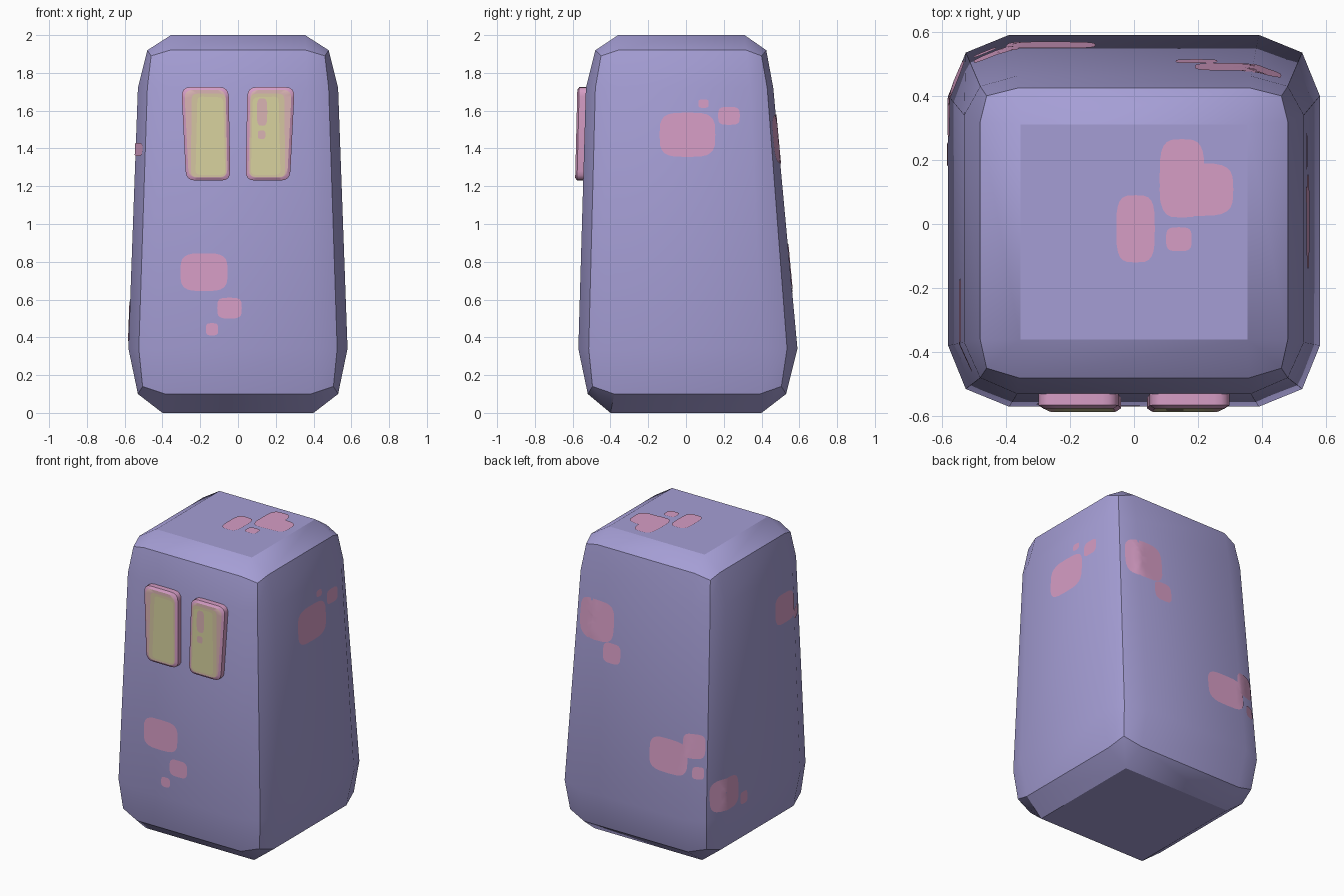
import bpy, bmesh, math
from mathutils import Vector
from mathutils.bvhtree import BVHTree

if "Cube" in bpy.data.objects:
    bpy.data.objects.remove(bpy.data.objects["Cube"])


def material(name, rgb):
    m = bpy.data.materials.new(name)
    lin = [((c / 255 + 0.055) / 1.055) ** 2.4 for c in rgb]
    m.diffuse_color = (*lin, 1)
    m.use_nodes = True
    m.node_tree.nodes["Principled BSDF"].inputs["Base Color"].default_value = m.diffuse_color
    return m


LILAC = material("lilac", (165, 158, 213))
PINK = material("pink", (214, 157, 197))
BEIGE = material("dusty beige", (216, 178, 178))
DULL = material("dull yellow", (211, 196, 160))
YELLOW = material("pale yellow", (214, 208, 157))


def finish(bm, name, mats):
    me = bpy.data.meshes.new(name)
    bm.to_mesh(me)
    bm.free()
    ob = bpy.data.objects.new(name, me)
    bpy.context.collection.objects.link(ob)
    for m in mats:
        me.materials.append(m)
    bpy.context.view_layer.objects.active = ob
    ob.select_set(True)
    bpy.ops.object.shade_smooth_by_angle(angle=math.radians(30))
    ob.select_set(False)
    return ob


def bridge(bm, a, b, mat=0):
    n = len(a)
    for i in range(n):
        f = bm.faces.new((a[i], a[(i + 1) % n], b[(i + 1) % n], b[i]))
        f.material_index = mat


# Body: four twelve-sided rings and two square caps
# z, corner z, side x, corner x, inner x, front y, corner y, back y, corner y, inner front y, inner back y
LEVELS = [
    (0.10, 0.14, 0.53, 0.505, 0.385, -0.52, -0.495, 0.53, 0.505, -0.38, 0.39),
    (0.34, 0.34, 0.58, 0.525, 0.39, -0.57, -0.515, 0.59, 0.535, -0.38, 0.40),
    (1.72, 1.72, 0.53, 0.48, 0.365, -0.53, -0.48, 0.462, 0.43, -0.37, 0.34),
    (1.92, 1.89, 0.48, 0.46, 0.36, -0.48, -0.45, 0.425, 0.40, -0.36, 0.32),
]
bm = bmesh.new()
rings = []
for z, zc, X, c, i, yf, yfc, yb, ybc, jf, jb in LEVELS:
    pts = [(-c, yfc, zc), (-i, yf, z), (i, yf, z), (c, yfc, zc), (X, jf, z), (X, jb, z),
           (c, ybc, zc), (i, yb, z), (-i, yb, z), (-c, ybc, zc), (-X, jb, z), (-X, jf, z)]
    rings.append([bm.verts.new(p) for p in pts])
for a, b in zip(rings, rings[1:]):
    bridge(bm, a, b)
for ring, z, x, yf, yb in ((rings[0], 0, 0.40, -0.40, 0.40), (rings[-1], 2, 0.355, -0.36, 0.31)):
    q = [bm.verts.new(p) for p in ((-x, yf, z), (x, yf, z), (x, yb, z), (-x, yb, z))]
    bm.faces.new(q)
    for k in range(4):
        o = 3 * k
        bm.faces.new((ring[o + 1], ring[o + 2], q[(k + 1) % 4], q[k]))
        bm.faces.new((ring[o], ring[o + 1], q[k], ring[o - 1]))
bmesh.ops.recalc_face_normals(bm, faces=bm.faces)
tree = BVHTree.FromBMesh(bm)
finish(bm, "body", [LILAC])


# Painted patches: thin rounded sheets laid on the body along an axis
AXES = {"front": (0, -1, 0), "back": (0, 1, 0), "left": (-1, 0, 0), "right": (1, 0, 0), "top": (0, 0, 1)}


def patch(bm, side, u0, u1, v0, v1, tree=tree, lift=0.004):
    d = Vector(AXES[side])
    cu, cv, hu, hv = (u0 + u1) / 2, (v0 + v1) / 2, (u1 - u0) / 2, (v1 - v0) / 2

    def vert(u, v):
        p = Vector((u, v, 0)) if d.z else Vector((0, u, v)) if d.x else Vector((u, 0, v))
        hit = tree.ray_cast(p + d * 4, -d)[0]
        return bm.verts.new(hit + d * lift)

    loops, n = [], 24
    for t in (0.2, 0.4, 0.6, 0.8, 1.0):
        loop = []
        for k in range(n):
            a = 2 * math.pi * k / n
            c, s = math.cos(a), math.sin(a)
            loop.append(vert(cu + t * hu * math.copysign(abs(c) ** 0.55, c),
                             cv + t * hv * math.copysign(abs(s) ** 0.55, s)))
        loops.append(loop)
    faces = [bm.faces.new(loops[0])]
    before = len(bm.faces)
    for a, b in zip(loops, loops[1:]):
        bridge(bm, b, a)
    bm.faces.ensure_lookup_table()
    faces += bm.faces[before:]
    for f in faces:
        f.normal_update()
        if f.normal.dot(d) < 0:
            f.normal_flip()


PATCHES = {
    "front": [(-0.305, -0.055, 0.645, 0.845), (-0.11, 0.02, 0.50, 0.61), (-0.17, -0.105, 0.41, 0.475)],
    "right": [(-0.14, 0.155, 1.355, 1.59), (0.17, 0.285, 1.525, 1.62), (0.065, 0.12, 1.615, 1.66)],
    "top": [(0.08, 0.22, 0.02, 0.265), (0.08, 0.31, 0.025, 0.19), (-0.055, 0.065, -0.12, 0.09),
            (0.10, 0.18, -0.085, -0.01)],
    "back": [(0.19, 0.46, 1.32, 1.58), (0.13, 0.26, 1.20, 1.33), (-0.40, -0.12, 0.61, 0.83),
             (-0.50, -0.36, 0.74, 0.90), (-0.50, -0.43, 0.61, 0.69)],
    "left": [(-0.37, -0.17, 1.375, 1.57), (-0.46, -0.36, 1.36, 1.43), (0.27, 0.51, 0.38, 0.59),
             (0.18, 0.255, 0.36, 0.44)],
}
for side, boxes in PATCHES.items():
    bm = bmesh.new()
    for box in boxes:
        patch(bm, side, *box)
    finish(bm, side + "_patches", [PINK])


# Eyes: raised rounded plates with nested coloured bands
def rounded(corners, r, n=4):
    pts = []
    for k, c in enumerate(corners):
        c = Vector(c)
        p = c + (Vector(corners[k - 1]) - c).normalized() * r
        q = c + (Vector(corners[(k + 1) % 4]) - c).normalized() * r
        for i in range(n + 1):
            t = i / n
            pts.append(p * (1 - t) ** 2 + c * 2 * t * (1 - t) + q * t * t)
    return pts


OUTLINE = [(0.30, 1.725), (0.05, 1.725), (0.04, 1.23), (0.275, 1.23)]
RIM = [(0.284, 1.71), (0.065, 1.71), (0.055, 1.245), (0.261, 1.245)]
MUTED = [(0.245, 1.69), (0.068, 1.69), (0.062, 1.25), (0.25, 1.25)]
CENTRE = [(0.215, 1.675), (0.078, 1.67), (0.068, 1.26), (0.225, 1.26)]


def eye(name, sx):
    bm = bmesh.new()
    loops = []
    for corners, r, depth in ((OUTLINE, 0.05, 0.06), (OUTLINE, 0.05, 0.01), (RIM, 0.045, 0),
                              (MUTED, 0.03, 0), (CENTRE, 0.025, 0)):
        loops.append([bm.verts.new((sx * p.x, -0.587 + 0.024 * (p.y - 1.23) + depth, p.y))
                      for p in rounded(corners, r)])
    for a, b, mat in zip(loops, loops[1:], (0, 0, 1, 2)):
        bridge(bm, a, b, mat)
    bm.faces.new(loops[-1]).material_index = 3
    bm.faces.new(loops[0])
    bmesh.ops.recalc_face_normals(bm, faces=bm.faces)
    eye_tree = BVHTree.FromBMesh(bm)
    finish(bm, name, [PINK, BEIGE, DULL, YELLOW])
    return eye_tree


eye("left_eye", -1)
eye_tree = eye("right_eye", 1)

# Small marks on the right eye
bm = bmesh.new()
patch(bm, "front", 0.10, 0.155, 1.52, 1.665, eye_tree, 0.002)
patch(bm, "front", 0.105, 0.145, 1.45, 1.495, eye_tree, 0.002)
finish(bm, "eye_marks", [BEIGE])
